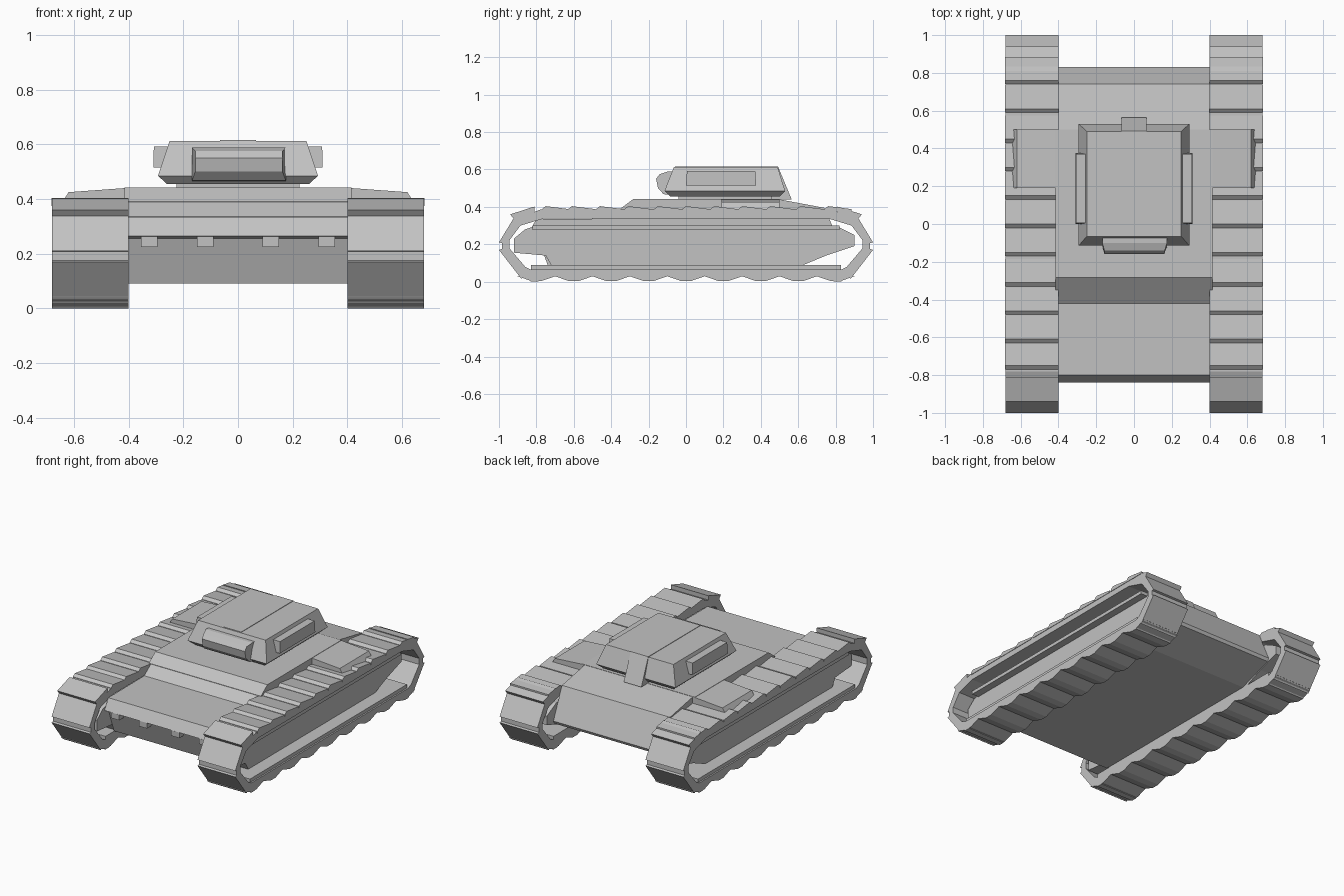
import bpy, bmesh
from mathutils import Vector

if "Cube" in bpy.data.objects:
    bpy.data.objects.remove(bpy.data.objects["Cube"])

grey = bpy.data.materials.new("plain_grey")
grey.diffuse_color = (0.54, 0.54, 0.54, 1)
grey.use_nodes = True
grey.node_tree.nodes["Principled BSDF"].inputs["Base Color"].default_value = grey.diffuse_color


def finish(name, bm):
    bmesh.ops.recalc_face_normals(bm, faces=bm.faces[:])
    me = bpy.data.meshes.new(name)
    bm.to_mesh(me)
    bm.free()
    me.materials.append(grey)
    ob = bpy.data.objects.new(name, me)
    bpy.context.collection.objects.link(ob)
    return ob


def prism(name, pts, x0, x1):
    """Side profile in (y, z) extruded along x."""
    bm = bmesh.new()
    a = [bm.verts.new((x0, y, z)) for y, z in pts]
    b = [bm.verts.new((x1, y, z)) for y, z in pts]
    n = len(pts)
    bm.faces.new(a)
    bm.faces.new(b)
    for i in range(n):
        j = (i + 1) % n
        bm.faces.new((a[i], a[j], b[j], b[i]))
    return finish(name, bm)


def band(name, outer, inner, x0, x1):
    """Closed hollow loop between two profiles."""
    bm = bmesh.new()
    r = [[bm.verts.new((x, y, z)) for y, z in p]
         for p, x in ((outer, x0), (outer, x1), (inner, x1), (inner, x0))]
    n = len(outer)
    for k in range(4):
        for i in range(n):
            j = (i + 1) % n
            m = (k + 1) % 4
            bm.faces.new((r[k][i], r[k][j], r[m][j], r[m][i]))
    return finish(name, bm)


def stack(name, rings):
    """Loft of rectangles given as (x0, x1, y0, y1, z)."""
    bm = bmesh.new()
    r = [[bm.verts.new(c) for c in ((a, c0, z), (b, c0, z), (b, c1, z), (a, c1, z))]
         for a, b, c0, c1, z in rings]
    bm.faces.new(r[0])
    bm.faces.new(r[-1])
    for lo, hi in zip(r, r[1:]):
        for i in range(4):
            j = (i + 1) % 4
            bm.faces.new((lo[i], lo[j], hi[j], hi[i]))
    return finish(name, bm)


def box(name, x0, x1, y0, y1, z0, z1):
    return stack(name, [(x0, x1, y0, y1, z0), (x0, x1, y0, y1, z1)])


# hull and raised superstructure
prism("hull", [(-0.74, 0.09), (-0.80, 0.255), (-0.84, 0.265), (-0.80, 0.335),
               (-0.42, 0.337), (-0.28, 0.44), (0.5, 0.44),
               (0.74, 0.395), (0.83, 0.19), (0.82, 0.17), (0.58, 0.09)], -0.40, 0.40)
prism("superstructure", [(-0.35, 0.375), (-0.35, 0.391), (-0.282, 0.442), (0.5, 0.442),
                         (0.5, 0.375)], -0.415, 0.415)
for x in (-0.325, -0.12, 0.12, 0.325):
    box("tow_lug", x - 0.03, x + 0.03, -0.835, -0.77, 0.225, 0.262)

# track loop profiles, front half mirrored to the back
out = [(-0.86, 0.03), (-0.90, 0.04), (-0.985, 0.17), (-0.985, 0.22), (-0.92, 0.33), (-0.78, 0.385)]
inn = [(-0.83, 0.065), (-0.86, 0.08), (-0.945, 0.18), (-0.945, 0.22), (-0.885, 0.30), (-0.76, 0.338)]
out += [(-y, z) for y, z in reversed(out)]
inn += [(-y, z) for y, z in reversed(inn)]
end_links = [((-0.88, 0.015), (-1.0, 0.17)), ((-1.0, 0.21), (-0.915, 0.35)),
             ((-0.94, 0.36), (-0.81, 0.402))]

for s in (-1, 1):
    xa, xb = s * 0.40, s * 0.68
    band("track_band", out, inn, xa, xb)
    # shingled top links
    for y in (-0.74, -0.6, -0.45, -0.3, -0.14, 0.01, 0.16, 0.31, 0.46, 0.62, 0.77):
        prism("top_link", [(y - 0.03, 0.375), (y - 0.03, 0.388), (y - 0.01, 0.404),
                           (y + 0.115, 0.388), (y + 0.115, 0.375)], xa, s * 0.683)
    # shallow ground lugs forming a wavy tread
    for i in range(9):
        y = (i - 4) * 0.2
        prism("ground_lug", [(y - 0.10, 0.029), (y - 0.025, 0.003), (y + 0.025, 0.003),
                             (y + 0.10, 0.029), (y + 0.08, 0.036), (y - 0.08, 0.036)], xa, xb)
    # front and rear lugs reaching the ground
    for e in (-1, 1):
        prism("end_lug", [(e * 0.83, 0.0), (e * 0.79, 0.0), (e * 0.76, 0.035),
                          (e * 0.86, 0.035)], xa, xb)
        # links wrapped around both ends
        for p, q in end_links:
            p, q = Vector((-e * p[0], p[1])), Vector((-e * q[0], q[1]))
            d = (q - p).normalized()
            n = Vector((-d.y, d.x))
            if n.dot(Vector((0, 0.2)) - (p + q) / 2) < 0:
                n = -n
            n *= 0.04
            prism("end_link", [p, q, q + n - d * 0.015, p + n + d * 0.015], xa, xb)
    # suspension side plate and rails inside the track
    prism("suspension_plate", [(-0.71, 0.07), (-0.75, 0.14), (-0.92, 0.155), (-0.92, 0.23),
                               (-0.86, 0.28), (-0.8, 0.30), (0.8, 0.30), (0.9, 0.25),
                               (0.9, 0.19), (0.75, 0.14), (0.58, 0.07)], xa, s * 0.58)
    box("upper_rail", *sorted((s * 0.56, s * 0.63)), -0.82, 0.82, 0.277, 0.30)
    box("lower_rail", *sorted((xa, s * 0.67)), -0.83, 0.83, 0.06, 0.088)
    # storage box over the track, sloping outward
    st = stack("storage_box", [(*sorted((xa, s * 0.645)), 0.19, 0.5, 0.385),
                               (*sorted((xa, s * 0.62)), 0.19, 0.5, 0.425)])
    for v in st.data.vertices:
        if v.co.z > 0.4 and abs(v.co.x) < 0.5:
            v.co.z = 0.441
    # turret side box
    stack("turret_side_box", [(*sorted((s * 0.2, s * 0.31)), 0.0, 0.375, 0.515),
                              (*sorted((s * 0.2, s * 0.308)), 0.005, 0.37, 0.592)])

# turret
stack("turret_ring", [(-0.225, 0.225, -0.04, 0.46, 0.435), (-0.225, 0.225, -0.04, 0.46, 0.46)])
stack("turret", [(-0.26, 0.26, -0.085, 0.50, 0.455), (-0.293, 0.293, -0.115, 0.53, 0.485),
                 (-0.25, 0.25, -0.065, 0.49, 0.613)])
# mantlet, narrowed toward its front
m = prism("mantlet", [(-0.06, 0.462), (-0.12, 0.468), (-0.15, 0.50), (-0.16, 0.55),
                      (-0.14, 0.575), (-0.10, 0.588), (-0.04, 0.588)], -0.168, 0.175)
for v in m.data.vertices:
    if v.co.y < -0.13:
        v.co.x *= 0.93
prism("turret_rear_strip", [(0.44, 0.610), (0.492, 0.616), (0.565, 0.44), (0.46, 0.44)],
      -0.065, 0.065)
box("turret_roof_strip", -0.065, 0.065, -0.06, 0.492, 0.605, 0.616)
